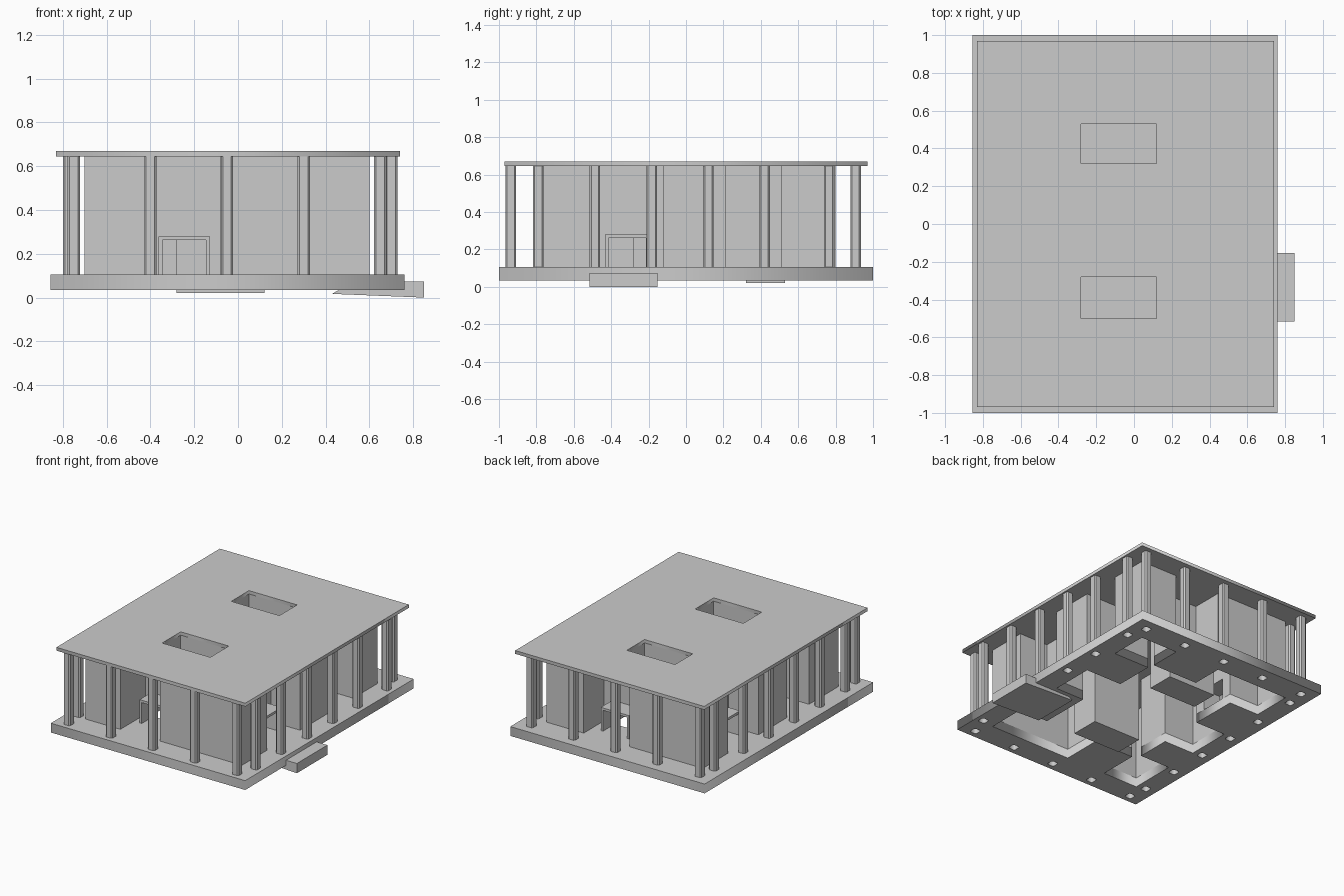
import bpy, bmesh

if "Cube" in bpy.data.objects:
    bpy.data.objects.remove(bpy.data.objects["Cube"])

FLOOR, UNDER, CEIL, TOP = 0.105, 0.035, 0.645, 0.67


def rect(x0, x1, y0, y1):
    return [(x0, y0), (x1, y0), (x1, y1), (x0, y1)]


def chamfered(cx, cy, r=0.028, c=0.009):
    return [(cx + x, cy + y) for x, y in (
        (r, -r + c), (r, r - c), (r - c, r), (-r + c, r),
        (-r, r - c), (-r, -r + c), (-r + c, -r), (r - c, -r))]


def slab(name, loops, z0, z1):
    """Flat plate; the first loop is the outline, the rest are holes."""
    cu = bpy.data.curves.new(name, 'CURVE')
    cu.dimensions, cu.fill_mode = '2D', 'BOTH'
    cu.extrude = (z1 - z0) / 2
    for loop in loops:
        sp = cu.splines.new('POLY')
        sp.points.add(len(loop) - 1)
        for p, (x, y) in zip(sp.points, loop):
            p.co = (x, y, 0, 1)
        sp.use_cyclic_u = True
    ob = bpy.data.objects.new(name, cu)
    bpy.context.collection.objects.link(ob)
    ob.location.z = (z0 + z1) / 2
    bpy.ops.object.select_all(action='DESELECT')
    ob.select_set(True)
    bpy.context.view_layer.objects.active = ob
    bpy.ops.object.convert(target='MESH')
    return ob


def mesh(name, faces):
    bm = bmesh.new()
    for f in faces:
        bm.faces.new([bm.verts.new(v) for v in f])
    bmesh.ops.remove_doubles(bm, verts=bm.verts, dist=1e-5)
    me = bpy.data.meshes.new(name)
    bm.to_mesh(me)
    bm.free()
    ob = bpy.data.objects.new(name, me)
    bpy.context.collection.objects.link(ob)
    return ob


def wall(p, q, z0, z1):
    return [(*p, z0), (*q, z0), (*q, z1), (*p, z1)]


def skin(loop, z0, z1):
    return [wall(p, q, z0, z1) for p, q in zip(loop, loop[1:] + loop[:1])]


# Floor plan of the rooms with recessed porches on every side
plan = [(-.70, -.81), (-.41, -.81), (-.41, -.51), (-.08, -.51), (-.08, -.81),
        (.60, -.81), (.60, -.51), (.36, -.51), (.36, -.12), (.60, -.12),
        (.60, .21), (.30, .21), (.30, .51), (.60, .51), (.60, .80),
        (.29, .80), (.29, .56), (-.09, .56), (-.09, .80), (-.70, .80),
        (-.70, .50), (-.45, .50), (-.45, .14), (-.70, .14), (-.70, -.20),
        (-.45, -.20), (-.45, -.46), (-.70, -.46)]
doors = {2: 'south', 7: 'east', 16: 'north', 21: 'west'}
DW, DT, DH, DEPTH = 0.118, 0.018, 0.28, 0.14

# Columns around the edge
spots = [(x, y) for x in (-.75, -.40, -.05, .30, .65) for y in (-.937, .907)]
spots += [(x, y) for x in (-.77, .70) for y in (-.79, -.487, -.183, .12, .42, .765)]
rings = [chamfered(x, y) for x, y in spots]
for i, ring in enumerate(rings):
    mesh(f"column_{i + 1}", skin(ring, FLOOR, CEIL))

# Base slab, open under the rooms and columns
slab("base_slab", [rect(-.855, .76, -1, 1), plan] + rings, UNDER, FLOOR)

# Roof plate with two light wells
wells = [rect(-.28, .12, .32, .53), rect(-.28, .12, -.50, -.28)]
slab("roof", [rect(-.83, .74, -.97, .97)] + wells, CEIL, TOP)
for i, w in enumerate(wells):
    mesh(f"light_well_{i + 1}", skin(w, .02, CEIL) + [[(*p, .02) for p in w]])

# Room walls, with a doorway and a low porch frame in four of the recesses
faces = []
for i, p in enumerate(plan):
    q = plan[(i + 1) % len(plan)]
    if i not in doors:
        faces.append(wall(p, q, FLOOR, CEIL))
        continue
    length = abs(q[0] - p[0]) + abs(q[1] - p[1])
    d = ((q[0] - p[0]) / length, (q[1] - p[1]) / length)
    n = (d[1], -d[0])
    mid = ((p[0] + q[0]) / 2, (p[1] + q[1]) / 2)

    def at(s, t=0):
        return (mid[0] + d[0] * s + n[0] * t, mid[1] + d[1] * s + n[1] * t)

    inner = DW - DT
    faces += [wall(p, at(-inner), FLOOR, CEIL), wall(at(inner), q, FLOOR, CEIL),
              wall(at(-inner), at(inner), DH - DT, CEIL)]
    # Arch-shaped frame, extruded outward from the wall
    prof = [(-DW, FLOOR), (-DW, DH), (DW, DH), (DW, FLOOR),
            (inner, FLOOR), (inner, DH - DT), (-inner, DH - DT), (-inner, FLOOR)]
    ff = [[(*at(s, DEPTH), z) for s, z in prof]]
    for (s0, z0), (s1, z1) in zip(prof, prof[1:] + prof[:1]):
        ff.append([(*at(s0), z0), (*at(s1), z1),
                   (*at(s1, DEPTH), z1), (*at(s0, DEPTH), z0)])
    mesh(f"porch_frame_{doors[i]}", ff)
mesh("room_walls", faces)

# Entrance step wedged under the base
prof = [(.43, .017), (.85, 0), (.85, .073), (.76, .073), (.76, .035), (.46, .035)]
y0, y1 = -.515, -.153
step = [[(x, y, z) for x, z in prof] for y in (y0, y1)]
for (xa, za), (xb, zb) in zip(prof, prof[1:] + prof[:1]):
    step.append([(xa, y0, za), (xb, y0, zb), (xb, y1, zb), (xa, y1, za)])
mesh("entrance_step", step)

# Consistent outward faces
for ob in bpy.context.collection.objects:
    bm = bmesh.new()
    bm.from_mesh(ob.data)
    bmesh.ops.recalc_face_normals(bm, faces=bm.faces)
    bm.to_mesh(ob.data)
    bm.free()
